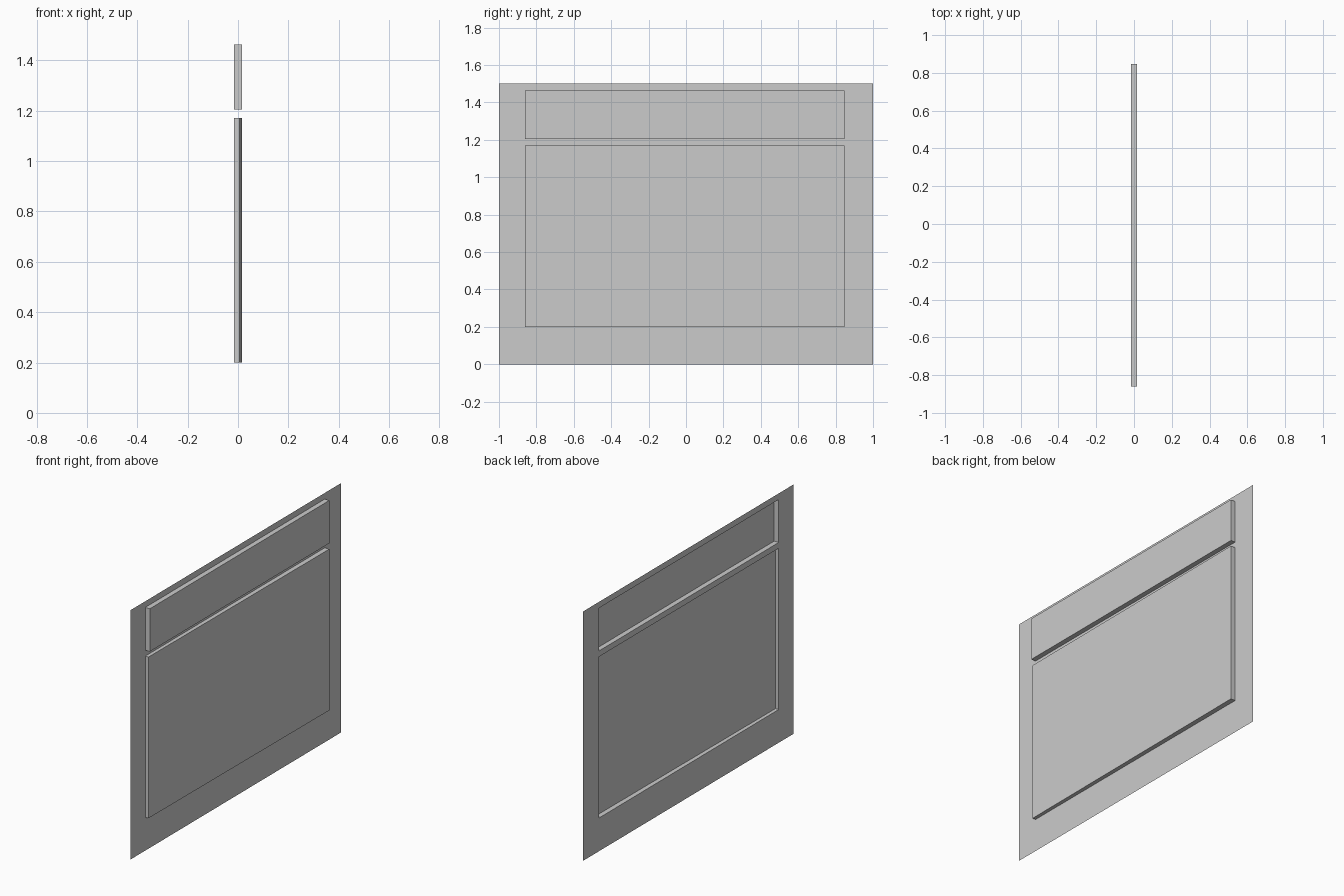
import bpy, bmesh

cube = bpy.data.objects.get("Cube")
if cube:
    bpy.data.objects.remove(cube, do_unlink=True)

# Single paint colour
grey = bpy.data.materials.new("plain_grey")
grey.use_nodes = True
colour = (0.6, 0.6, 0.6, 1.0)
grey.diffuse_color = colour
grey.node_tree.nodes["Principled BSDF"].inputs["Base Color"].default_value = colour

BACK = -0.015           # plane of the flat sheet
DEPTH = 0.03            # height of the pressed fields
y_lines = [-1.0, -0.86, 0.847, 1.0]
z_lines = [0.0, 0.2, 1.17, 1.205, 1.463, 1.5]

# Flat sheet, divided along the outlines of the two pressed fields
bm = bmesh.new()
grid = [[bm.verts.new((BACK, y, z)) for z in z_lines] for y in y_lines]
cells = {}
for i in range(len(y_lines) - 1):
    for j in range(len(z_lines) - 1):
        cells[i, j] = bm.faces.new((grid[i][j], grid[i + 1][j],
                                    grid[i + 1][j + 1], grid[i][j + 1]))


def press_out(face, near_depth, far_depth):
    """Push one cell out of the sheet, leaving it hollow behind."""
    result = bmesh.ops.extrude_discrete_faces(bm, faces=[face])["faces"][0]
    rim = list(result.verts)
    for v in rim:
        v.co.x += near_depth if v.co.y < 0 else far_depth
    return result


def join_walls(cell, near_depth, far_depth):
    """Raise the cell and close the four side walls."""
    base = list(cell.verts)
    top = [bm.verts.new((v.co.x + (near_depth if v.co.y < 0 else far_depth),
                         v.co.y, v.co.z)) for v in base]
    bm.faces.remove(cell)
    bm.faces.new(top)
    for k in range(4):
        n = (k + 1) % 4
        bm.faces.new((base[k], base[n], top[n], top[k]))


# Large lower field (slightly tilted) and narrow upper field
join_walls(cells[1, 1], DEPTH - 0.009, DEPTH)
join_walls(cells[1, 3], DEPTH, DEPTH)

mesh = bpy.data.meshes.new("pressed_sheet")
bm.to_mesh(mesh)
bm.free()
mesh.materials.append(grey)
sheet = bpy.data.objects.new("pressed_sheet", mesh)
bpy.context.collection.objects.link(sheet)
